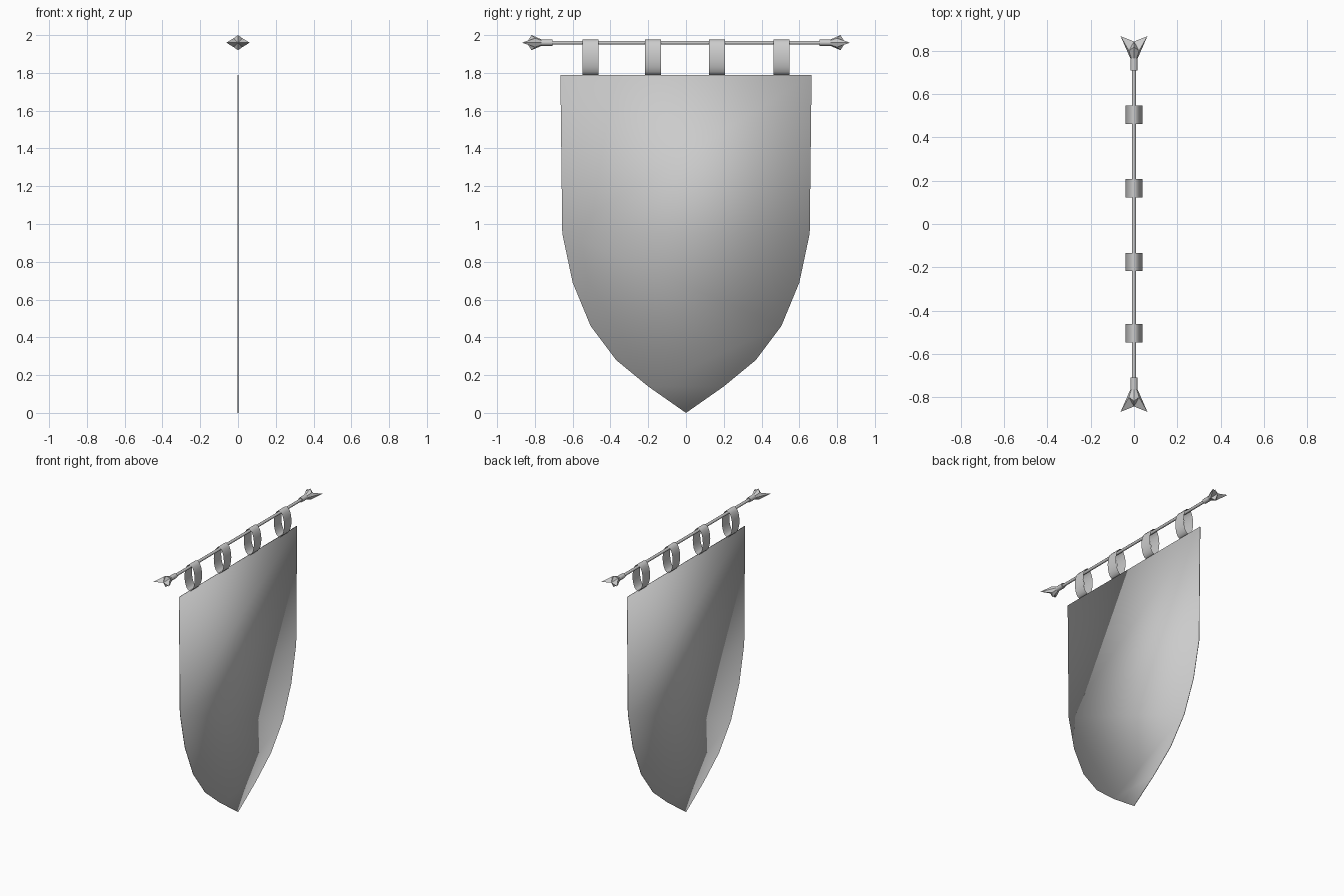
import bpy, math

if "Cube" in bpy.data.objects:
    bpy.data.objects.remove(bpy.data.objects["Cube"])

ROD_Z = 1.96


def make(name, verts, faces, smooth=True):
    me = bpy.data.meshes.new(name)
    me.from_pydata(verts, [], faces)
    me.polygons.foreach_set("use_smooth", [smooth] * len(me.polygons))
    me.update()
    ob = bpy.data.objects.new(name, me)
    bpy.context.collection.objects.link(ob)
    return ob


def rod(name, y0, y1, radius, sides=10):
    bpy.ops.mesh.primitive_cylinder_add(vertices=sides, radius=radius, depth=abs(y1 - y0),
                                        location=(0, (y0 + y1) / 2, ROD_Z),
                                        rotation=(math.pi / 2, 0, 0))
    ob = bpy.context.object
    ob.name = name
    bpy.ops.object.shade_smooth_by_angle(angle=math.radians(50))


# cloth: very thin shield-shaped slab, fully smooth so the face shades like a dome
half = [(0.665, 1.79), (0.655, 0.95), (0.60, 0.69), (0.505, 0.46), (0.37, 0.28), (0.20, 0.14)]
outline = half + [(0, 0)] + [(-y, z) for y, z in reversed(half)]
n = len(outline)
t = 0.002
verts = [(t, y, z) for y, z in outline] + [(-t, y, z) for y, z in outline]
faces = [tuple(reversed(range(n))), tuple(range(n, 2 * n))]
faces += [(i, (i + 1) % n, (i + 1) % n + n, i + n) for i in range(n)]
make("banner_cloth", verts, faces)

# hanging loops: open oval bands over the rod
SIDES = 20
for k, yc in enumerate((-0.505, -0.175, 0.165, 0.505)):
    verts = []
    for i in range(SIDES):
        a = 2 * math.pi * i / SIDES
        x, z = 0.04 * math.cos(a), 1.882 + 0.094 * math.sin(a)
        verts += [(x, yc - 0.042, z), (x, yc + 0.042, z)]
    faces = [(2 * i, 2 * i + 1, (2 * i + 3) % (2 * SIDES), (2 * i + 2) % (2 * SIDES))
             for i in range(SIDES)]
    faces = [tuple(reversed(f)) for f in faces]
    make(f"hanging_loop_{k + 1}", verts, faces)

# cross rod
rod("cross_rod", -0.72, 0.72, 0.01)

# sleeves and pronged finials at both ends
for side, s in (("left", -1), ("right", 1)):
    rod(f"sleeve_{side}", s * 0.708, s * 0.77, 0.017)
    verts = []
    for i in range(8):
        a = math.pi * i / 4
        verts.append((0.017 * math.cos(a), s * 0.765, ROD_Z + 0.017 * math.sin(a)))
    for i in range(8):
        a = math.pi * i / 4
        r, y = ((0.033, 0.80) if i % 2 else (0.062, 0.868) if i % 4 == 0 else (0.04, 0.818))
        verts.append((r * math.cos(a), s * y, ROD_Z + r * math.sin(a)))
    verts.append((0, s * 0.843, ROD_Z))
    faces = [tuple(range(8))]
    for i in range(8):
        j = (i + 1) % 8
        faces += [(i, i + 8, j + 8, j), (i + 8, 16, j + 8)]
    if s < 0:
        faces = [tuple(reversed(f)) for f in faces]
    make(f"finial_{side}", verts, faces, smooth=False)
